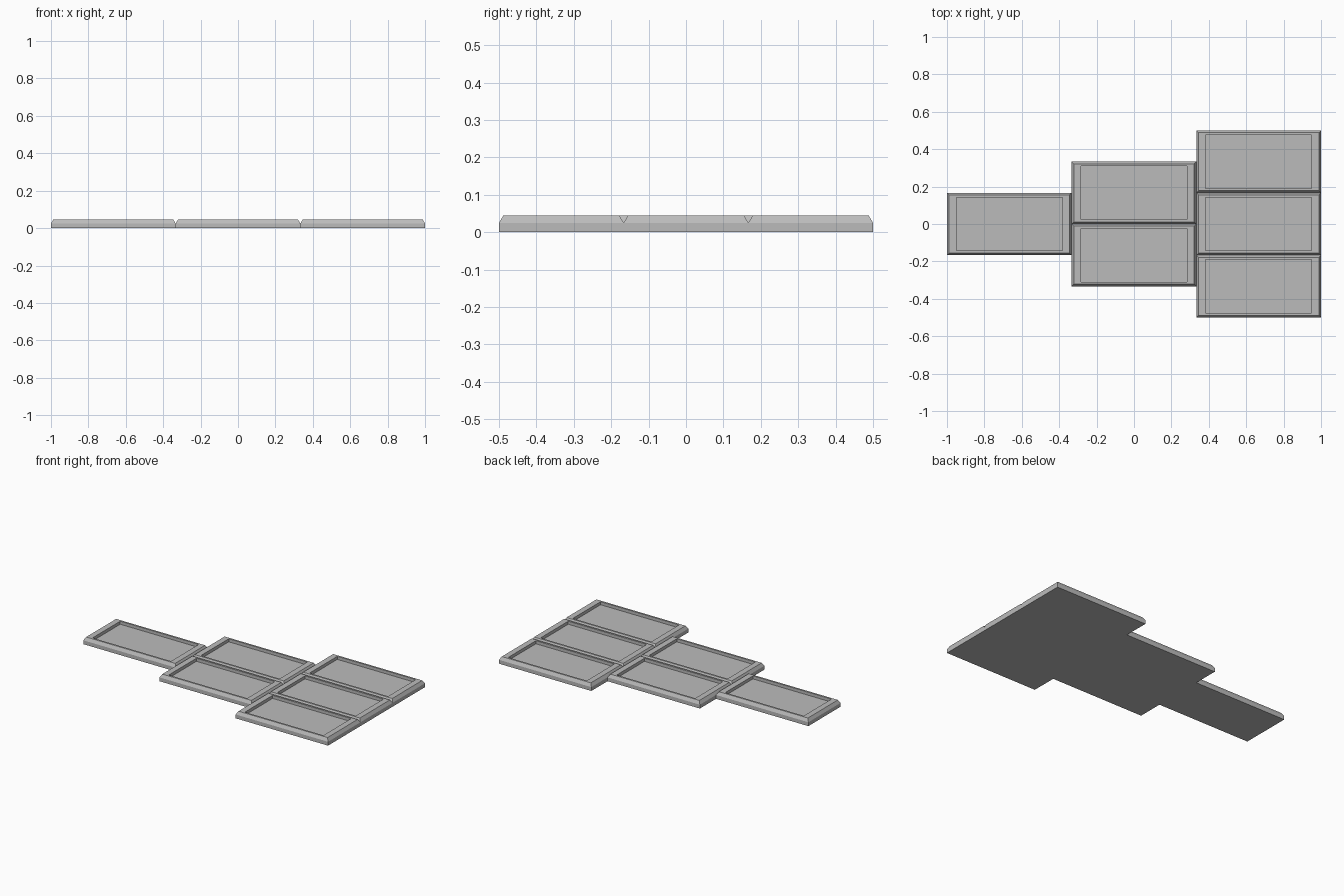
import bpy
import bmesh

cube = bpy.data.objects.get("Cube")
if cube:
    bpy.data.objects.remove(cube)

TILE_X, TILE_Y = 2 / 3, 1 / 3
FLOOR, TOP = 0.025, 0.045
BEVEL = 0.012
RIM_X, RIM_Y = 0.05, 0.024

grey = bpy.data.materials.new("Stone grey")
grey.use_nodes = True
colour = (0.5, 0.5, 0.5, 1)
grey.diffuse_color = colour
grey.node_tree.nodes["Principled BSDF"].inputs["Base Color"].default_value = colour


def finish(bm, name):
    mesh = bpy.data.meshes.new(name)
    bmesh.ops.recalc_face_normals(bm, faces=bm.faces)
    bm.to_mesh(mesh)
    bm.free()
    mesh.materials.append(grey)
    obj = bpy.data.objects.new(name, mesh)
    bpy.context.collection.objects.link(obj)
    return obj


def ring(bm, cx, cy, inset_x, inset_y, z):
    """Rectangle of vertices inset from a tile's outer edge."""
    hx, hy = TILE_X / 2 - inset_x, TILE_Y / 2 - inset_y
    return [bm.verts.new((cx + sx * hx, cy + sy * hy, z))
            for sx, sy in ((-1, -1), (1, -1), (1, 1), (-1, 1))]


# Stepped base plate: columns of one, two and three tiles, as one solid slab
bm = bmesh.new()
outline = []
for column in range(3):
    half = (column + 1) * TILE_Y / 2
    outline += [(-1 + column * TILE_X, -half), (-1 + (column + 1) * TILE_X, -half)]
outline += [(x, -y) for x, y in reversed(outline)]
face = bm.faces.new([bm.verts.new((x, y, 0)) for x, y in outline])
extruded = bmesh.ops.extrude_face_region(bm, geom=[face], use_keep_orig=True)
top_verts = [v for v in extruded["geom"] if isinstance(v, bmesh.types.BMVert)]
bmesh.ops.translate(bm, verts=top_verts, vec=(0, 0, FLOOR))
finish(bm, "base_plate")

# Raised tile rims: sloped outer edge, flat top, straight inner wall
for column in range(3):
    for row in range(column + 1):
        cx = (column - 1) * TILE_X
        cy = (row - column / 2) * TILE_Y
        bm = bmesh.new()
        rings = [ring(bm, cx, cy, *section) for section in (
            (0, 0, FLOOR),
            (BEVEL, BEVEL, TOP),
            (RIM_X, RIM_Y, TOP),
            (RIM_X, RIM_Y, FLOOR))]
        # Close the loop so every rim is a solid frame
        for lower, upper in zip(rings, rings[1:] + rings[:1]):
            for i in range(4):
                j = (i + 1) % 4
                bm.faces.new((lower[i], lower[j], upper[j], upper[i]))
        finish(bm, f"tile_rim_{column + 1}_{row + 1}")
